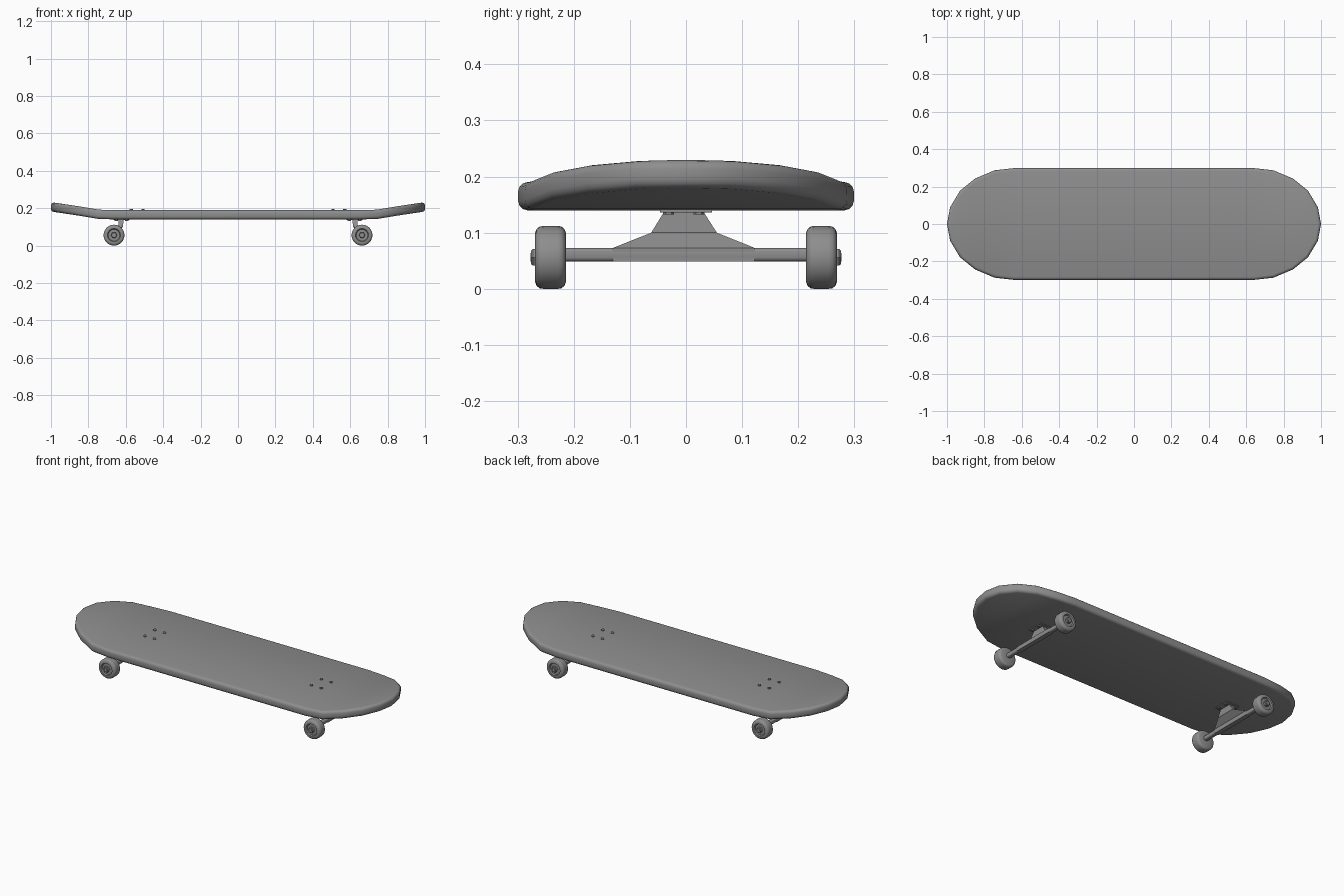
import bpy, bmesh, math

if "Cube" in bpy.data.objects:
    bpy.data.objects.remove(bpy.data.objects["Cube"])

AXLE_Z = 0.056
grey = bpy.data.materials.new("dark_grey")
grey.diffuse_color = (0.27, 0.27, 0.27, 1)
grey.use_nodes = True
grey.node_tree.nodes["Principled BSDF"].inputs["Base Color"].default_value = grey.diffuse_color


def finish(name, bm, angle=None):
    bmesh.ops.recalc_face_normals(bm, faces=bm.faces)
    mesh = bpy.data.meshes.new(name)
    bm.to_mesh(mesh)
    bm.free()
    mesh.materials.append(grey)
    ob = bpy.data.objects.new(name, mesh)
    bpy.context.collection.objects.link(ob)
    if angle:
        bpy.ops.object.select_all(action='DESELECT')
        ob.select_set(True)
        bpy.context.view_layer.objects.active = ob
        bpy.ops.object.shade_smooth_by_angle(angle=math.radians(angle))
    return ob


def lathe(name, profile, center, sign, sides):
    """(radius, outward offset) profile spun around the y axis, capped at both ends."""
    bm = bmesh.new()
    rings = []
    for r, d in profile:
        rings.append([bm.verts.new((center[0] + r * math.cos(2 * math.pi * i / sides),
                                    center[1] + sign * d,
                                    center[2] + r * math.sin(2 * math.pi * i / sides)))
                      for i in range(sides)])
    for a, b in zip(rings, rings[1:]):
        for i in range(sides):
            j = (i + 1) % sides
            bm.faces.new((a[i], a[j], b[j], b[i]))
    bm.faces.new(rings[0])
    bm.faces.new(rings[-1])
    return finish(name, bm, 35)


def disc(name, x, y, z0, z1, r, sides):
    bm = bmesh.new()
    bmesh.ops.create_cone(bm, cap_ends=True, segments=sides, radius1=r, radius2=r, depth=z1 - z0)
    bmesh.ops.translate(bm, vec=(x, y, (z0 + z1) / 2), verts=bm.verts)
    return finish(name, bm, 35)


def box(name, x, y, z, sx, sy, sz):
    bm = bmesh.new()
    bmesh.ops.create_cube(bm, size=1)
    bmesh.ops.scale(bm, vec=(sx, sy, sz), verts=bm.verts)
    bmesh.ops.translate(bm, vec=(x, y, z), verts=bm.verts)
    return finish(name, bm)


# Deck: strips across the width (x, half width, rise), kicked up at both ends, rounded rim
half = [(0.64, 0.299, 0), (0.745, 0.287, 0.002), (0.85, 0.243, 0.02),
        (0.93, 0.178, 0.032), (0.983, 0.09, 0.04)]
stations = [(-x, y, k) for x, y, k in reversed(half)] + half
bm = bmesh.new()
levels = []
for z in (0.14, 0.19):
    rows = [[bm.verts.new((x, s * y, z + k)) for s in (-1, 1)] for x, y, k in stations]
    tips = [bm.verts.new((s, 0, z + 0.04)) for s in (-1, 1)]
    for a, b in zip(rows, rows[1:]):
        bm.faces.new((a[0], b[0], b[1], a[1]))
    bm.faces.new((tips[0], rows[0][0], rows[0][1]))
    bm.faces.new((tips[1], rows[-1][1], rows[-1][0]))
    levels.append([tips[0]] + [r[0] for r in rows] + [tips[1]] + [r[1] for r in reversed(rows)])
low, top = levels
for i in range(len(low)):
    j = (i + 1) % len(low)
    bm.faces.new((low[i], low[j], top[j], top[i]))
rims = [bm.edges.get((ring[i - 1], ring[i])) for ring in levels for i in range(len(ring))]
bmesh.ops.recalc_face_normals(bm, faces=bm.faces)
bmesh.ops.bevel(bm, geom=rims, offset=0.016, segments=3, profile=0.5, affect='EDGES')
finish("deck", bm, 35)

# Hanger levels from axle bar up to baseplate: (y min, y max, z, x centre)
hanger = [(-0.13, 0.122, 0.049, 0.66), (-0.13, 0.122, 0.073, 0.66),
          (-0.062, 0.055, 0.1, 0.628), (-0.038, 0.03, 0.139, 0.625)]
wheel = [(0.012, 0.0), (0.044, 0.0), (0.051, 0.003), (0.055, 0.008), (0.056, 0.014),
         (0.056, 0.04), (0.055, 0.047), (0.051, 0.052), (0.044, 0.055), (0.035, 0.055),
         (0.031, 0.048), (0.012, 0.048)]

for end, sx in (("back", -1), ("front", 1)):
    # Hanger: stacked rectangles leaning from the baseplate out to the axle
    bm = bmesh.new()
    rings = [[bm.verts.new((sx * (x + dx), y, z)) for dx, y in
              ((-0.013, y0), (0.013, y0), (0.013, y1), (-0.013, y1))]
             for y0, y1, z, x in hanger]
    for a, b in zip(rings, rings[1:]):
        for i in range(4):
            j = (i + 1) % 4
            bm.faces.new((a[i], a[j], b[j], b[i]))
    bm.faces.new(rings[0])
    bm.faces.new(rings[-1])
    finish(end + "_hanger", bm)

    # Axle bar: rounded along its length
    bm = bmesh.new()
    bmesh.ops.create_cube(bm, size=1)
    bmesh.ops.scale(bm, vec=(0.026, 0.434, 0.024), verts=bm.verts)
    bmesh.ops.translate(bm, vec=(sx * 0.66, 0, 0.061), verts=bm.verts)
    along = [e for e in bm.edges if abs(e.verts[0].co.y - e.verts[1].co.y) > 0.1]
    bmesh.ops.bevel(bm, geom=along, offset=0.007, segments=3, profile=0.5, affect='EDGES')
    finish(end + "_axle_bar", bm, 35)

    # Baseplate and its nuts
    box(end + "_baseplate", sx * 0.623, 0, 0.139, 0.085, 0.092, 0.006)
    for dx in (-0.028, 0.028):
        for y in (-0.031, 0.023):
            disc(end + "_plate_nut", sx * (0.623 + dx), y, 0.132, 0.138, 0.01, 6)

    # Deck bolts
    for x in (0.508, 0.57):
        for y in (-0.046, 0.046):
            disc(end + "_deck_bolt", sx * x, y, 0.186, 0.195, 0.009, 8)

    # Wheels with axle nuts
    for sy in (-1, 1):
        hub = (sx * 0.663, sy * 0.214, AXLE_Z)
        lathe(end + "_wheel", wheel, hub, sy, 24)
        lathe(end + "_axle_nut", [(0.017, 0.04), (0.017, 0.059), (0.014, 0.062)], hub, sy, 6)
        lathe(end + "_axle_tip", [(0.008, 0.05), (0.008, 0.063)], hub, sy, 10)
